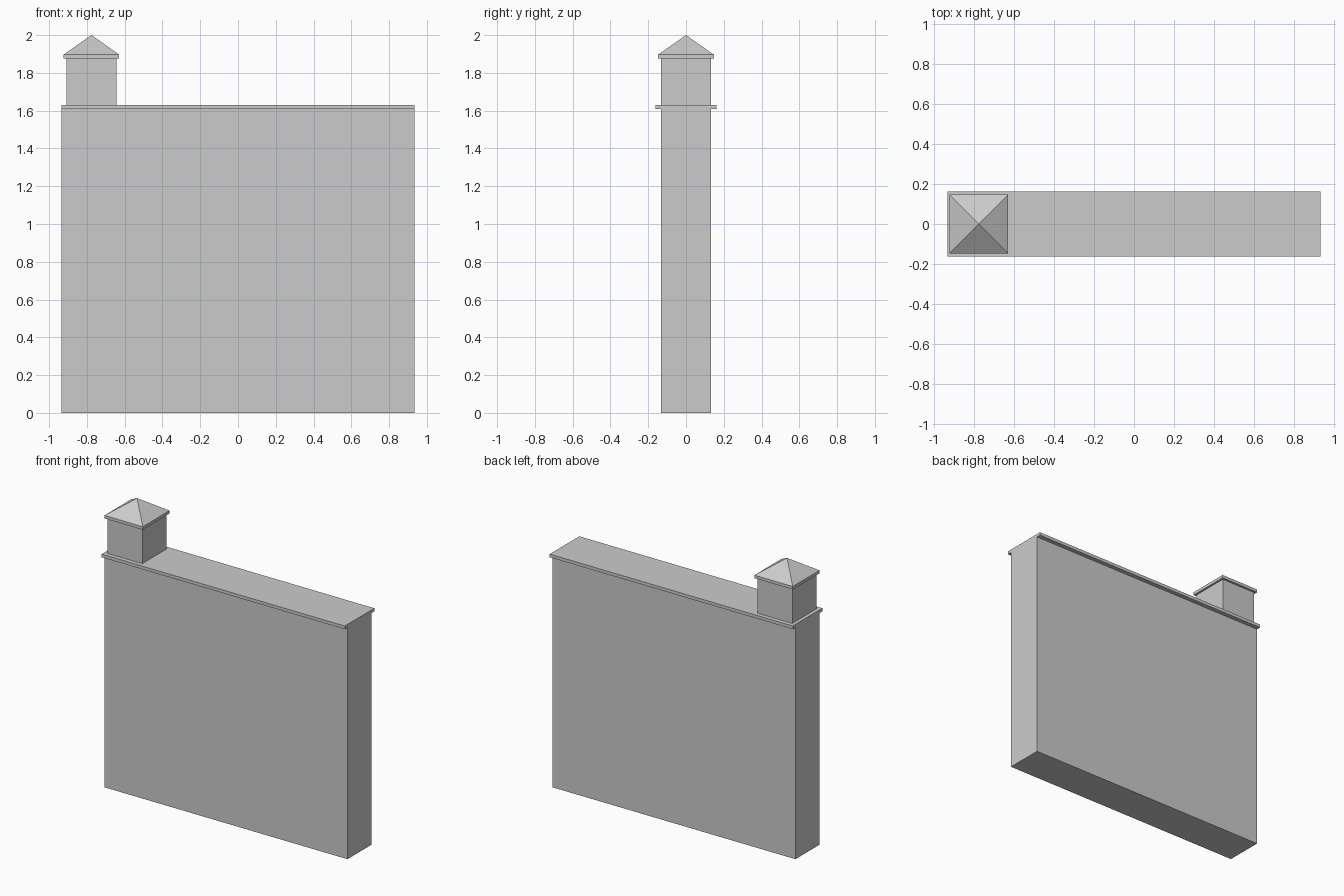
import bpy
import bmesh
from mathutils import Matrix, Vector

if "Cube" in bpy.data.objects:
    bpy.data.objects.remove(bpy.data.objects["Cube"])


def make_object(name, bm):
    mesh = bpy.data.meshes.new(name)
    bm.to_mesh(mesh)
    bm.free()
    obj = bpy.data.objects.new(name, mesh)
    bpy.context.collection.objects.link(obj)
    return obj


def box(name, x, half_x, half_y, z0, z1):
    bm = bmesh.new()
    size = Matrix.Diagonal((2 * half_x, 2 * half_y, z1 - z0, 1))
    place = Matrix.Translation(Vector((x, 0, (z0 + z1) / 2)))
    bmesh.ops.create_cube(bm, size=1, matrix=place @ size)
    return make_object(name, bm)


def hipped_roof(name, x, half, z0, z1, apex):
    # Eaves slab whose top face is poked up into a pyramid
    bm = bmesh.new()
    size = Matrix.Diagonal((2 * half, 2 * half, z1 - z0, 1))
    place = Matrix.Translation(Vector((x, 0, (z0 + z1) / 2)))
    bmesh.ops.create_cube(bm, size=1, matrix=place @ size)
    bm.normal_update()
    top = max(bm.faces, key=lambda f: f.calc_center_median().z)
    tip = bmesh.ops.poke(bm, faces=[top])["verts"][0]
    tip.co.z = apex
    return make_object(name, bm)


TOWER_X = -0.776

# Wall and its coping, flush at the ends and overhanging front and back
box("wall", 0, 0.934, 0.132, 0, 1.609)
box("wall_coping", 0, 0.934, 0.162, 1.609, 1.631)

# Small square turret with a pyramid roof at the left end
box("turret", TOWER_X, 0.133, 0.132, 1.631, 1.876)
hipped_roof("turret_roof", TOWER_X, 0.147, 1.876, 1.897, 2.0)
